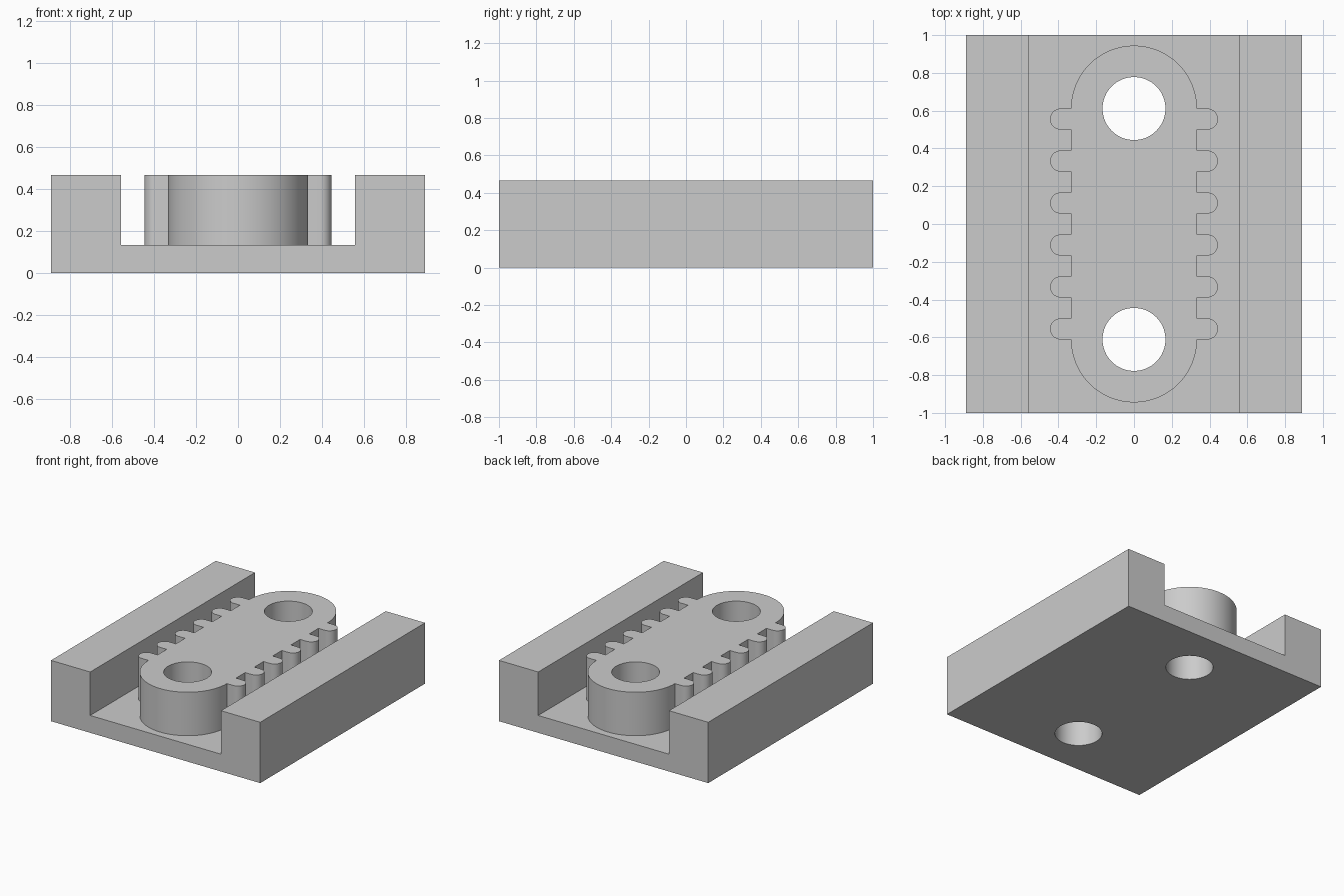
import bpy
import bmesh
from math import sin, cos, pi, radians
from mathutils import Vector

cube = bpy.data.objects.get("Cube")
if cube:
    bpy.data.objects.remove(cube, do_unlink=True)

U = 1 / 18                      # design unit
HALF_W, HALF_D = 16 * U, 1.0    # base footprint
INNER = 10 * U                  # inside face of the side walls
FLOOR, TOP = 0.133, 0.467
CORE_R, HOLE_R, END_Y = 6 * U, 3 * U, 11 * U
TOOTH_R, TOOTH_X = U, 7 * U

grey = bpy.data.materials.new("plain grey")
grey.use_nodes = True
colour = (0.6, 0.6, 0.6, 1)
grey.diffuse_color = colour
grey.node_tree.nodes["Principled BSDF"].inputs["Base Color"].default_value = colour


def arc(cx, cy, r, start, end, steps):
    """Points along an arc, angles in radians."""
    angles = [start + (end - start) * i / steps for i in range(steps + 1)]
    return [(cx + r * cos(a), cy + r * sin(a)) for a in angles]


def extrude(name, points, direction):
    """Solid made by pushing a closed outline along a direction."""
    bm = bmesh.new()
    face = bm.faces.new([bm.verts.new(p) for p in points])
    result = bmesh.ops.extrude_face_region(bm, geom=[face])
    verts = [g for g in result["geom"] if isinstance(g, bmesh.types.BMVert)]
    bmesh.ops.translate(bm, verts=verts, vec=Vector(direction))
    bmesh.ops.recalc_face_normals(bm, faces=bm.faces)
    mesh = bpy.data.meshes.new(name)
    bm.to_mesh(mesh)
    bm.free()
    obj = bpy.data.objects.new(name, mesh)
    bpy.context.collection.objects.link(obj)
    mesh.materials.append(grey)
    return obj


def select(obj):
    bpy.ops.object.select_all(action="DESELECT")
    obj.select_set(True)
    bpy.context.view_layer.objects.active = obj


def drill(obj):
    """Cut both through holes, then smooth the round walls."""
    for side in (-1, 1):
        circle = arc(0, side * END_Y, HOLE_R, 0, 2 * pi, 64)[:-1]
        cutter = extrude("hole_cutter", [(x, y, -0.2) for x, y in circle], (0, 0, 1))
        cutter.hide_render = True
        mod = obj.modifiers.new("hole", "BOOLEAN")
        mod.operation, mod.solver, mod.object = "DIFFERENCE", "EXACT", cutter
        select(obj)
        bpy.ops.object.modifier_apply(modifier=mod.name)
        bpy.data.objects.remove(cutter, do_unlink=True)
    select(obj)
    bpy.ops.object.shade_smooth_by_angle(angle=radians(30))


# Channel base: floor with two side walls
right_half = [(HALF_W, 0), (HALF_W, TOP), (INNER, TOP), (INNER, FLOOR)]
section = right_half + [(-x, z) for x, z in reversed(right_half)]
drill(extrude("channel_base", [(x, -HALF_D, z) for x, z in section],
              (0, 2 * HALF_D, 0)))

# Toothed block: right side teeth, rounded end, then the same turned half way round
half = []
for i in range(6):
    y = (4 * i - 10) * U
    half.append((CORE_R, y - TOOTH_R))
    half += arc(TOOTH_X, y, TOOTH_R, -pi / 2, pi / 2, 16)
    half.append((CORE_R, y + TOOTH_R))
half += arc(0, END_Y, CORE_R, 0, pi, 64)[1:-1]
outline = half + [(-x, -y) for x, y in half]
drill(extrude("toothed_block", [(x, y, FLOOR) for x, y in outline],
              (0, 0, TOP - FLOOR)))
